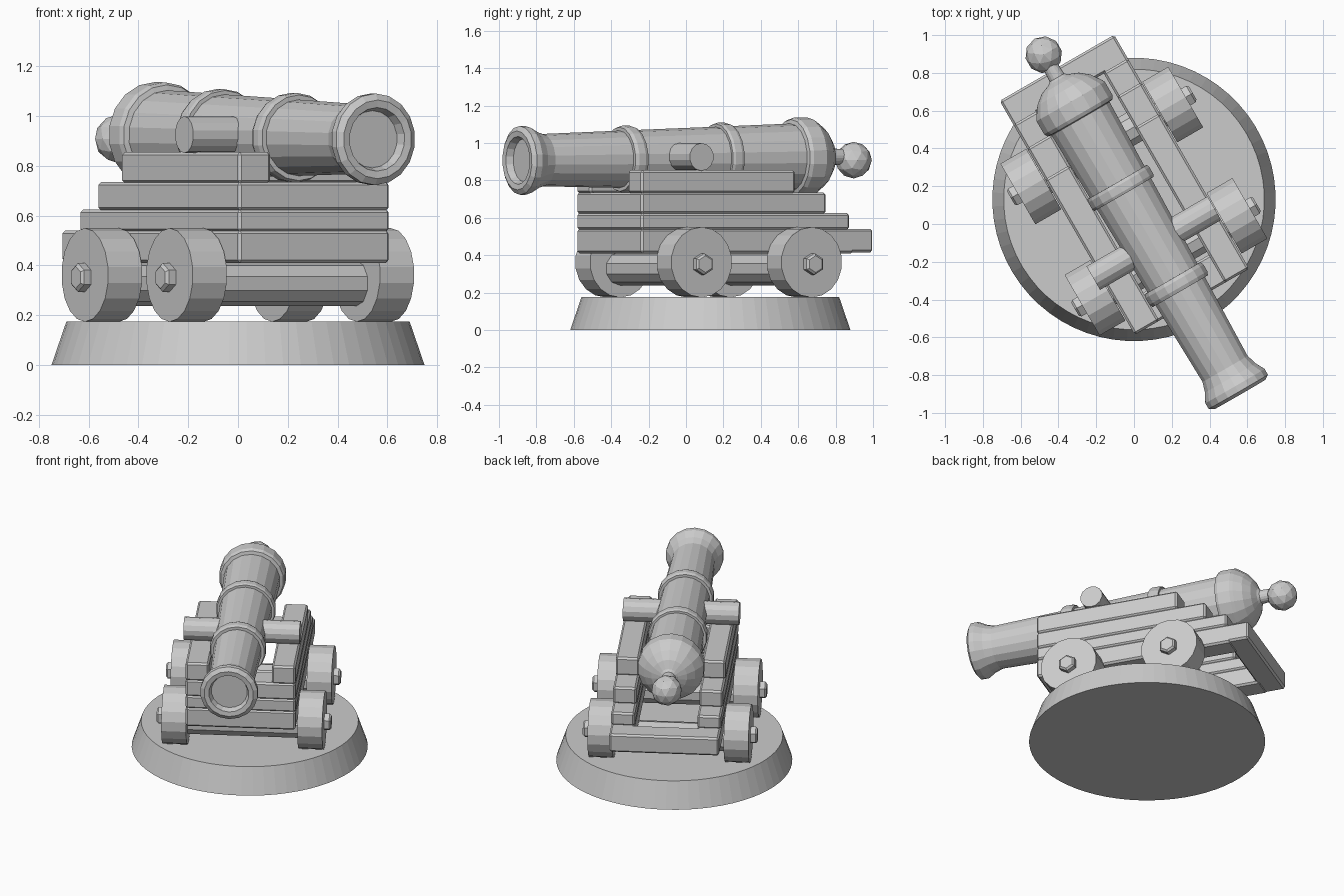
import bpy, bmesh, math
from mathutils import Vector, Matrix

if "Cube" in bpy.data.objects:
    bpy.data.objects.remove(bpy.data.objects["Cube"])

TURN = Matrix.Rotation(math.radians(30), 4, 'Z')   # whole gun is swung 30 degrees
MID = 0.06                                         # carriage centre line
BORE_X, BORE_Z = 0.034, 0.917                      # barrel axis


def finish(name, bm, turn=True):
    bmesh.ops.recalc_face_normals(bm, faces=bm.faces)
    if turn:
        bm.transform(TURN)
    mesh = bpy.data.meshes.new(name)
    bm.to_mesh(mesh)
    bm.free()
    obj = bpy.data.objects.new(name, mesh)
    bpy.context.collection.objects.link(obj)
    return obj


def lathe(name, profile, centre, axis, sides, turn=True):
    """Revolve (distance, radius) pairs around an axis, with capped ends."""
    axis = Vector(axis).normalized()
    helper = Vector((1, 0, 0)) if abs(axis.z) > 0.9 else Vector((0, 0, 1))
    u = axis.cross(helper).normalized()
    v = axis.cross(u)
    bm = bmesh.new()
    rings = []
    for t, r in profile:
        ring = []
        for i in range(sides):
            a = 2 * math.pi * (i + 0.5) / sides
            ring.append(bm.verts.new(Vector(centre) + axis * t + (u * math.cos(a) + v * math.sin(a)) * r))
        rings.append(ring)
    for a, b in zip(rings, rings[1:]):
        for i in range(sides):
            j = (i + 1) % sides
            bm.faces.new((a[i], a[j], b[j], b[i]))
    bm.faces.new(rings[0])
    bm.faces.new(rings[-1])
    return finish(name, bm, turn)


def board(name, x0, x1, y0, y1, z0, z1, bevel=0.012):
    bm = bmesh.new()
    size = Matrix.Diagonal((x1 - x0, y1 - y0, z1 - z0, 1))
    place = Matrix.Translation(((x0 + x1) / 2, (y0 + y1) / 2, (z0 + z1) / 2))
    bmesh.ops.create_cube(bm, size=1, matrix=place @ size)
    bmesh.ops.bevel(bm, geom=bm.edges[:], offset=bevel, segments=1, affect='EDGES')
    return finish(name, bm)


# Round display base
lathe("base", [(0, 0.75), (0.175, 0.69)], (0, 0.13, 0), (0, 0, 1), 64, turn=False)

# Barrel with muzzle recess, two bands and rounded breech
barrel_profile = [
    (-1.02, 0.115), (-1.058, 0.128), (-1.062, 0.158), (-1.045, 0.184), (-1.01, 0.184),
    (-0.96, 0.157), (-0.905, 0.140),
    (-0.43, 0.153), (-0.43, 0.172), (-0.41, 0.180), (-0.37, 0.180), (-0.35, 0.172), (-0.35, 0.155),
    (0.165, 0.168), (0.165, 0.184), (0.18, 0.190), (0.22, 0.190), (0.237, 0.184), (0.237, 0.170),
    (0.625, 0.180), (0.63, 0.202), (0.65, 0.212), (0.73, 0.212), (0.75, 0.200),
    (0.80, 0.165), (0.84, 0.115), (0.862, 0.06), (0.875, 0.045), (0.96, 0.04)]
lathe("barrel", barrel_profile, (BORE_X, 0, BORE_Z), (0, 1, 0.01), 18)

# Breech knob
bm = bmesh.new()
bmesh.ops.create_icosphere(bm, subdivisions=2, radius=0.098,
                           matrix=Matrix.Translation((BORE_X, 1.015, 0.908)))
finish("breech_knob", bm)

# Trunnions
lathe("trunnions", [(-0.37, 0.074), (0.37, 0.074)], (0.04, -0.14, 0.925), (1, 0, 0), 14)

# Stepped cheeks: each layer is (bottom, top, rear end)
layers = [(0.41, 0.54, 0.80), (0.535, 0.625, 0.775), (0.62, 0.735, 0.63), (0.73, 0.855, 0.44)]
for side, label in ((-1, "left"), (1, "right")):
    a, b = sorted((MID + side * 0.20, MID + side * 0.35))
    for n, (z0, z1, rear) in enumerate(layers):
        board(f"{label}_cheek_{n + 1}", a, b, -0.51, rear, z0, z1)

# Front transom boards and rear cross plank
for n, (z0, z1, _) in enumerate(layers[:3]):
    board(f"front_transom_{n + 1}", MID - 0.23, MID + 0.23, -0.51, -0.34, z0, z1)
board("rear_plank", MID - 0.35, MID + 0.35, 0.77, 0.92, 0.415, 0.54)

# Axles, wheels and hub nuts
for y, place in ((-0.235, "front"), (0.445, "rear")):
    lathe(f"{place}_axle", [(-0.37, 0.09), (0.37, 0.09)], (MID, y, 0.328), (1, 0, 0), 10)
    for side, label in ((-1, "left"), (1, "right")):
        lathe(f"{place}_{label}_wheel", [(0.355, 0.188), (0.513, 0.188)],
              (MID, y, 0.362), (side, 0, 0), 18)
        lathe(f"{place}_{label}_hub", [(0.50, 0.058), (0.545, 0.058), (0.556, 0.045)],
              (MID, y, 0.352), (side, 0, 0), 6)
